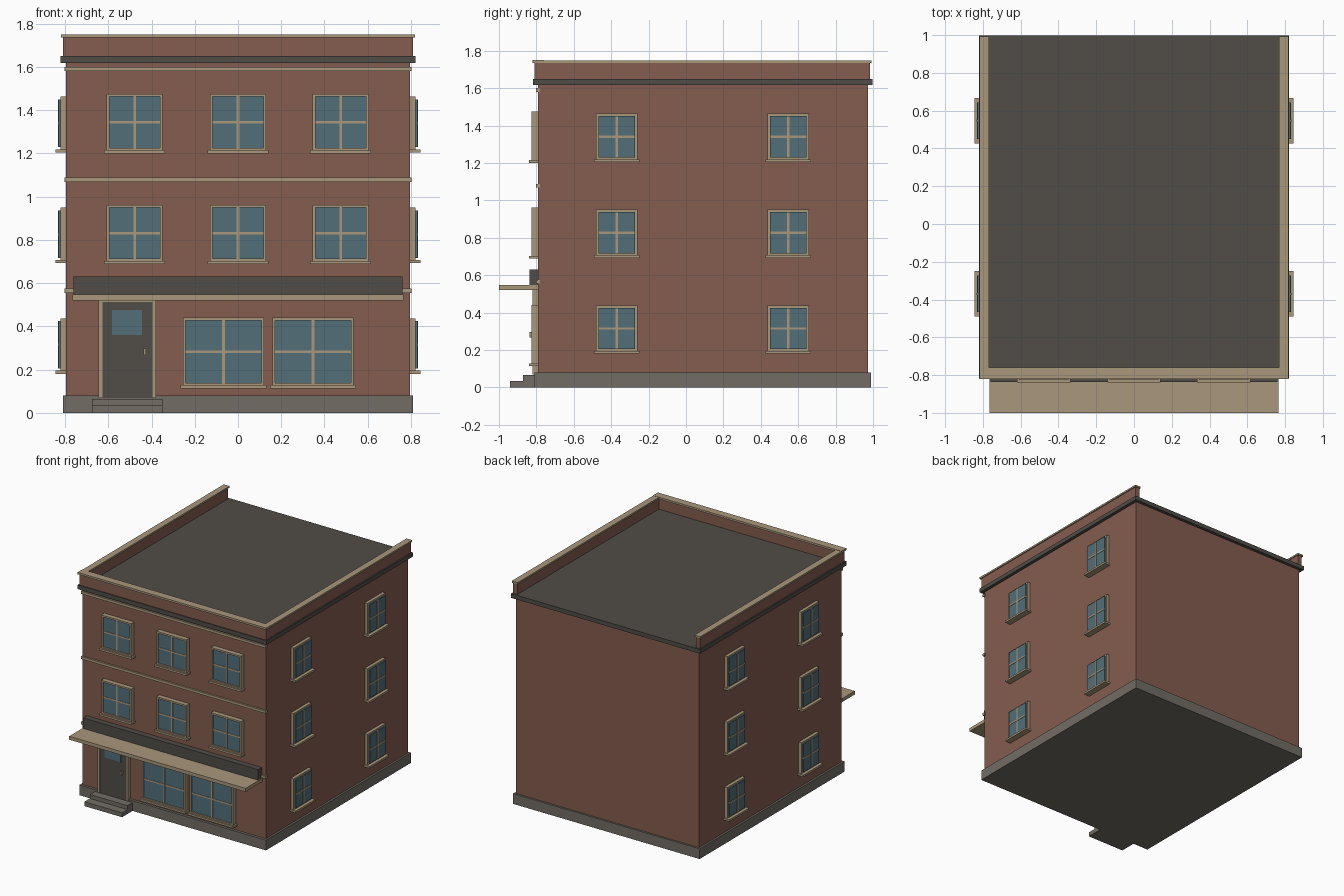
import bpy, bmesh
from mathutils import Vector

if "Cube" in bpy.data.objects:
    bpy.data.objects.remove(bpy.data.objects["Cube"], do_unlink=True)


def material(name, r, g, b):
    m = bpy.data.materials.new(name)
    m.use_nodes = True
    m.diffuse_color = (r, g, b, 1)
    m.node_tree.nodes["Principled BSDF"].inputs["Base Color"].default_value = (r, g, b, 1)
    return m


BRICK = material("brick red", 0.233, 0.107, 0.078)
TRIM = material("tan trim", 0.40, 0.31, 0.20)
GLASS = material("blue glass", 0.085, 0.158, 0.195)
DARK = material("dark charcoal", 0.082, 0.075, 0.065)
STONE = material("grey stone", 0.168, 0.152, 0.13)


def boxes(name, mat, *extents):
    """One object made of boxes, each given as (x0, x1, y0, y1, z0, z1)."""
    bm = bmesh.new()
    for x0, x1, y0, y1, z0, z1 in extents:
        lo = Vector((min(x0, x1), min(y0, y1), z0))
        hi = Vector((max(x0, x1), max(y0, y1), z1))
        for v in bmesh.ops.create_cube(bm, size=1)["verts"]:
            v.co = (lo + hi) / 2 + v.co * (hi - lo)
    mesh = bpy.data.meshes.new(name)
    bm.to_mesh(mesh)
    bm.free()
    mesh.materials.append(mat)
    obj = bpy.data.objects.new(name, mesh)
    bpy.context.collection.objects.link(obj)
    return obj


def window(name, place, u, z0, z1, half, frame_out, glass_out):
    """Framed four-pane window; place maps (u0, u1, d0, d1, z0, z1) onto a wall."""
    t, bar = 0.013, 0.006
    l, r, zm = u - half, u + half, (z0 + z1) / 2
    sill_out = 0.05
    boxes(name + "_frame", TRIM,
          place(l, l + t, -0.01, frame_out, z0, z1),
          place(r - t, r, -0.01, frame_out, z0, z1),
          place(l + t, r - t, -0.01, frame_out, z1 - t, z1),
          place(l + t, r - t, -0.01, frame_out, z0, z0 + t))
    boxes(name + "_glass", GLASS,
          place(l + t, r - t, -0.01, glass_out, z0 + t, z1 - t))
    boxes(name + "_glazing_bars", TRIM,
          place(u - bar, u + bar, 0, glass_out + 0.004, z0 + t, z1 - t),
          place(l + t, r - t, 0, glass_out + 0.003, zm - bar, zm + bar))
    boxes(name + "_sill", TRIM,
          place(l - 0.011, r + 0.011, -0.01, sill_out, z0 - 0.012, z0 + 0.003))


FRONT, BACK, SIDE = -0.79, 0.973, 0.795


def on_front(u0, u1, d0, d1, z0, z1):
    return (u0, u1, FRONT - d0, FRONT - d1, z0, z1)


def on_side(s):
    return lambda u0, u1, d0, d1, z0, z1: (s * (SIDE + d0), s * (SIDE + d1), u0, u1, z0, z1)


# Main masses
boxes("brick_body", BRICK, (-SIDE, SIDE, FRONT, BACK, 0.07, 1.62))
boxes("stone_plinth", STONE, (-0.81, 0.81, -0.81, 0.988, 0, 0.08))
boxes("roof_slab", DARK, (-0.82, 0.82, -0.817, 0.997, 1.617, 1.65))

# Parapet on three sides, open at the back
boxes("parapet", BRICK,
      (-0.81, 0.81, -0.81, -0.77, 1.65, 1.735),
      (-0.81, -0.775, -0.77, 0.985, 1.65, 1.735),
      (0.775, 0.81, -0.77, 0.985, 1.65, 1.735))
boxes("parapet_cap", TRIM,
      (-0.818, 0.818, -0.82, -0.76, 1.735, 1.75),
      (-0.818, -0.768, -0.76, 0.992, 1.735, 1.748),
      (0.768, 0.818, -0.76, 0.992, 1.735, 1.748))

# Belt courses across the front
boxes("belt_courses", TRIM,
      *[(-0.802, 0.802, -0.803, -0.78, z, z + 0.02) for z in (0.555, 1.068, 1.58)])

# Shop front canopy and fascia
boxes("canopy", TRIM, (-0.765, 0.765, -1.0, -0.78, 0.52, 0.547))
boxes("fascia_board", DARK, (-0.76, 0.76, -0.836, -0.78, 0.547, 0.63))

# Front windows
for floor, (z0, z1) in enumerate(((0.7, 0.962), (1.212, 1.475)), 2):
    for i, x in enumerate((-0.478, 0, 0.475), 1):
        window(f"front_window_{floor}_{i}", on_front, x, z0, z1, 0.13, 0.037, 0.027)
for i, x in enumerate((-0.067, 0.347), 1):
    window(f"shop_window_{i}", on_front, x, 0.125, 0.44, 0.188, 0.037, 0.027)

# Side windows
for side, s in (("left", 1), ("right", -1)):
    for floor, (z0, z1) in enumerate(((0.192, 0.437), (0.704, 0.95), (1.216, 1.463)), 1):
        for i, y in enumerate((-0.37, 0.547), 1):
            window(f"{side}_window_{floor}_{i}", on_side(s), y, z0, z1, 0.11, 0.025, 0.034)

# Door
boxes("door_frame", TRIM,
      on_front(-0.645, -0.626, -0.01, 0.03, 0.07, 0.525),
      on_front(-0.395, -0.38, -0.01, 0.03, 0.07, 0.525),
      on_front(-0.626, -0.395, -0.01, 0.03, 0.513, 0.525))
boxes("door", DARK, on_front(-0.626, -0.395, -0.01, 0.025, 0.07, 0.513))
boxes("door_glass", GLASS, on_front(-0.583, -0.443, 0.024, 0.031, 0.36, 0.475))
boxes("door_handle", TRIM, on_front(-0.436, -0.426, 0.02, 0.048, 0.268, 0.297))

# Entrance steps
boxes("entrance_steps", STONE,
      (-0.675, -0.348, -0.94, -0.80, 0, 0.034),
      (-0.675, -0.348, -0.872, -0.80, 0.034, 0.065))
